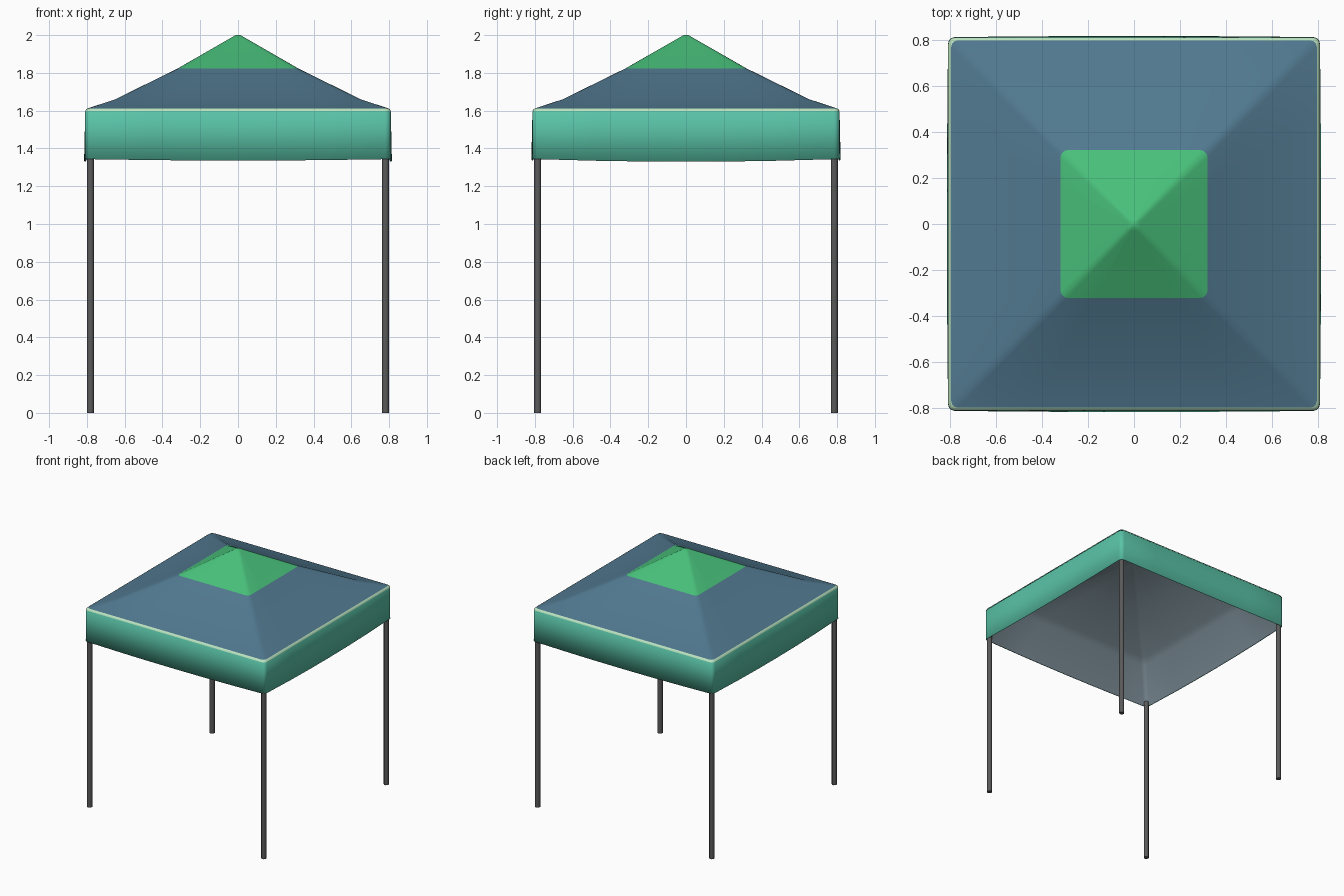
import bpy, bmesh, math
from mathutils import Vector

if "Cube" in bpy.data.objects:
    bpy.data.objects.remove(bpy.data.objects["Cube"])


def material(name, r, g, b):
    m = bpy.data.materials.new(name)
    lin = [((c / 255 + 0.055) / 1.055) ** 2.4 for c in (r, g, b)]
    m.diffuse_color = (*lin, 1)
    m.use_nodes = True
    m.node_tree.nodes["Principled BSDF"].inputs["Base Color"].default_value = m.diffuse_color
    return m


GREEN = material("green", 72, 192, 122)
BLUE = material("slate blue", 81, 121, 144)
TEAL = material("teal", 90, 196, 168)
PALE = material("pale green", 185, 226, 190)
GREY = material("lining grey", 130, 148, 158)
DARK = material("pole grey", 90, 90, 90)


def ring(half, z, sag=0.0):
    """Rounded square loop; sag lowers and bulges the middle of each side."""
    rad = min(0.03, half * 0.5)
    hx, hy = half, half + 0.004 * min(1, half / 0.8)
    pts = []
    for k, (sx, sy) in enumerate([(1, 1), (-1, 1), (-1, -1), (1, -1)]):
        cx, cy = sx * (hx - rad), sy * (hy - rad)
        for j in range(4):
            a = math.radians(90 * k + 30 * j)
            pts.append(Vector((cx + rad * math.cos(a), cy + rad * math.sin(a), z)))
        # points along the straight side to the next corner
        along_x = k % 2 == 0
        nx, ny = (-sx, sy) if along_x else (sx, -sy)
        start = pts[-1].copy()
        a = math.radians(90 * (k + 1))
        end = Vector((nx * (hx - rad) + rad * math.cos(a),
                      ny * (hy - rad) + rad * math.sin(a), z))
        out = Vector((math.cos(a), math.sin(a), 0))
        for t in (0.2, 0.35, 0.5, 0.65, 0.8):
            w = sag * (1 - (2 * t - 1) ** 2)
            drop = w * (0.6 if along_x else 1.1)
            pts.append(start.lerp(end, t) + out * w * 0.4 - Vector((0, 0, drop)))
    return pts


def loft(name, profile, mats, cap=None, angle=None, rule=None):
    bm = bmesh.new()
    loops = [[bm.verts.new(p) for p in ring(*row)] for row in profile]
    n = len(loops[0])
    for s, (a, b) in enumerate(zip(loops, loops[1:])):
        for i in range(n):
            j = (i + 1) % n
            f = bm.faces.new((a[i], b[i], b[j], a[j]))
            f.material_index = rule(s) if rule else 0
    if cap == "first":
        bm.faces.new(loops[0])
    elif cap == "last":
        bm.faces.new(loops[-1][::-1])
    me = bpy.data.meshes.new(name)
    bm.to_mesh(me)
    bm.free()
    for m in mats:
        me.materials.append(m)
    ob = bpy.data.objects.new(name, me)
    bpy.context.collection.objects.link(ob)
    me.shade_smooth()
    if angle:
        bpy.ops.object.select_all(action='DESELECT')
        ob.select_set(True)
        bpy.context.view_layer.objects.active = ob
        bpy.ops.object.shade_smooth_by_angle(angle=math.radians(angle))
    return ob


# pyramid roof with green peak
loft("roof", [(0.012, 2.0), (0.03, 1.99), (0.32, 1.823), (0.65, 1.66), (0.796, 1.612)],
     [GREEN, BLUE], cap="first", angle=40, rule=lambda s: 0 if s < 2 else 1)

# pale piping between roof and valance
loft("piping", [(0.796, 1.612), (0.805, 1.607), (0.809, 1.598)], [PALE])

# hanging valance with a slightly sagging hem
SAG = 0.012
loft("valance", [(0.800, 1.604), (0.809, 1.594), (0.810, 1.346, SAG), (0.802, 1.343, SAG)], [TEAL])

# underside lining
loft("lining", [(0.802, 1.343, SAG), (0.66, 1.59), (0.62, 1.63), (0.32, 1.785), (0.02, 1.955)],
     [GREY], cap="last", angle=60)

# four corner poles
TOP = 1.37
for sy, front in ((-1, "front"), (1, "back")):
    for sx, side in ((-1, "left"), (1, "right")):
        bpy.ops.mesh.primitive_cylinder_add(vertices=8, radius=0.02, depth=TOP,
                                            location=(sx * 0.781, sy * 0.785, TOP / 2),
                                            rotation=(0, 0, math.radians(22.5)))
        pole = bpy.context.object
        pole.name = f"{front}_{side}_pole"
        pole.data.materials.append(DARK)
        bpy.ops.object.shade_smooth_by_angle(angle=math.radians(50))
